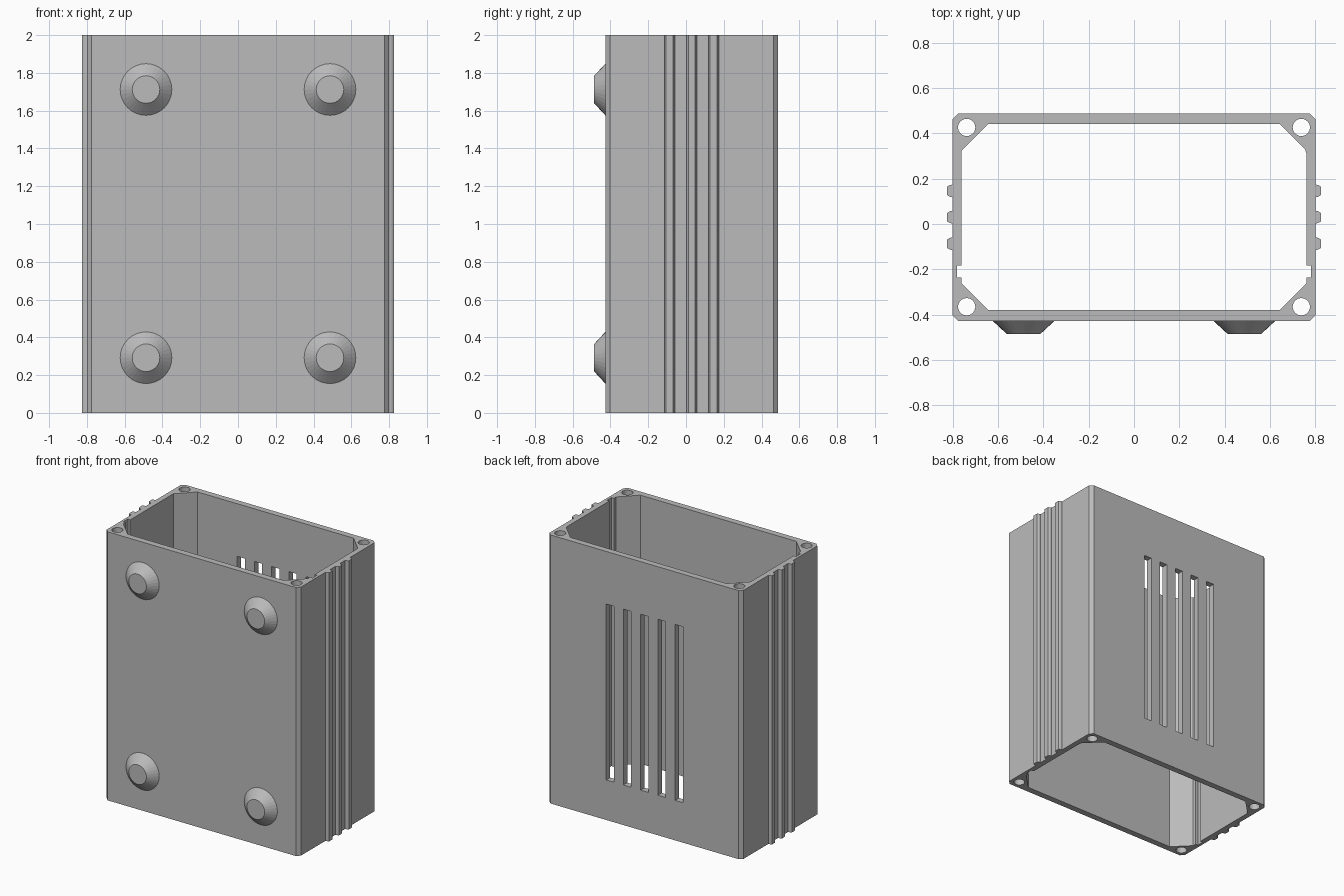
import bpy
import bmesh
from math import pi, cos, sin
from mathutils import Matrix, Vector

cube = bpy.data.objects.get("Cube")
if cube:
    bpy.data.objects.remove(cube, do_unlink=True)

HEIGHT = 2.0
SIDE, FRONT, BACK = 0.80, -0.427, 0.488        # outer walls
IN_SIDE, IN_FRONT, IN_BACK = 0.76, -0.38, 0.442  # inner walls
CHAMFER, GUSSET = 0.025, 0.117
RIBS = (-0.087, 0.03, 0.146)

grey = bpy.data.materials.new("matte grey")
grey.use_nodes = True
COLOUR = (0.5, 0.5, 0.5, 1)
grey.diffuse_color = COLOUR
grey.node_tree.nodes["Principled BSDF"].inputs["Base Color"].default_value = COLOUR


def make_object(name, bm):
    bmesh.ops.recalc_face_normals(bm, faces=bm.faces)
    mesh = bpy.data.meshes.new(name)
    bm.to_mesh(mesh)
    bm.free()
    mesh.materials.append(grey)
    obj = bpy.data.objects.new(name, mesh)
    bpy.context.collection.objects.link(obj)
    return obj


def add_loop(bm, points):
    verts = [bm.verts.new((x, y, 0)) for x, y in points]
    for a, b in zip(verts, verts[1:] + verts[:1]):
        bm.edges.new((a, b))


def mirrored(half):
    """Close a right-hand half outline, listed front to back."""
    return half + [(-x, y) for x, y in reversed(half)]


# Outer outline with chamfered corners and grip ribs
outer = [(SIDE - CHAMFER, FRONT), (SIDE, FRONT + CHAMFER)]
for y in RIBS:
    outer += [(SIDE, y - 0.028), (SIDE + 0.012, y - 0.026), (SIDE + 0.025, y - 0.018),
              (SIDE + 0.025, y + 0.018), (SIDE + 0.012, y + 0.026), (SIDE, y + 0.028)]
outer += [(SIDE, BACK - CHAMFER), (SIDE - CHAMFER, BACK)]

# Inner outline with corner gussets and a panel groove
inner = [(IN_SIDE - GUSSET, IN_FRONT), (IN_SIDE, IN_FRONT + GUSSET),
         (IN_SIDE, -0.237), (IN_SIDE + 0.02, -0.237),
         (IN_SIDE + 0.02, -0.183), (IN_SIDE, -0.183),
         (IN_SIDE, IN_BACK - GUSSET), (IN_SIDE - GUSSET, IN_BACK)]

# Extruded case with screw holes running through the corners
bm = bmesh.new()
add_loop(bm, mirrored(outer))
add_loop(bm, mirrored(inner))
for cx in (-0.738, 0.738):
    for cy in (-0.365, 0.426):
        add_loop(bm, [(cx + 0.038 * cos(i * pi / 16), cy + 0.038 * sin(i * pi / 16))
                      for i in range(32)])
bmesh.ops.triangle_fill(bm, edges=bm.edges[:], use_beauty=True, normal=(0, 0, 1))
walls = bmesh.ops.extrude_face_region(bm, geom=bm.faces[:])
bmesh.ops.translate(bm, vec=(0, 0, HEIGHT),
                    verts=[v for v in walls["geom"] if isinstance(v, bmesh.types.BMVert)])
case = make_object("case", bm)

# Vent slots cut through the back wall
bm = bmesh.new()
for i in range(-2, 3):
    place = (Matrix.Translation((i * 0.142, 0.46, 0.953))
             @ Matrix.Diagonal((0.064, 0.2, 1.31, 1)))
    bmesh.ops.create_cube(bm, size=1, matrix=place)
cutter = make_object("vent_cutter", bm)
cutter.hide_render = True
cut = case.modifiers.new("vents", "BOOLEAN")
cut.operation = "DIFFERENCE"
cut.solver = "EXACT"
cut.object = cutter
bpy.context.view_layer.objects.active = case
bpy.ops.object.modifier_apply(modifier=cut.name)
bpy.data.objects.remove(cutter, do_unlink=True)

# Four tapered feet on the front wall
DEPTH = 0.061
for side, x in (("right", -0.487), ("left", 0.487)):
    for level, z in (("lower", 0.292), ("upper", 1.712)):
        bm = bmesh.new()
        place = (Matrix.Translation((x, FRONT + 0.002 - DEPTH / 2, z))
                 @ Matrix.Rotation(pi / 2, 4, "X"))
        bmesh.ops.create_cone(bm, cap_ends=True, segments=32, radius1=0.139,
                              radius2=0.073, depth=DEPTH, matrix=place)
        make_object(f"{level}_{side}_foot", bm)
